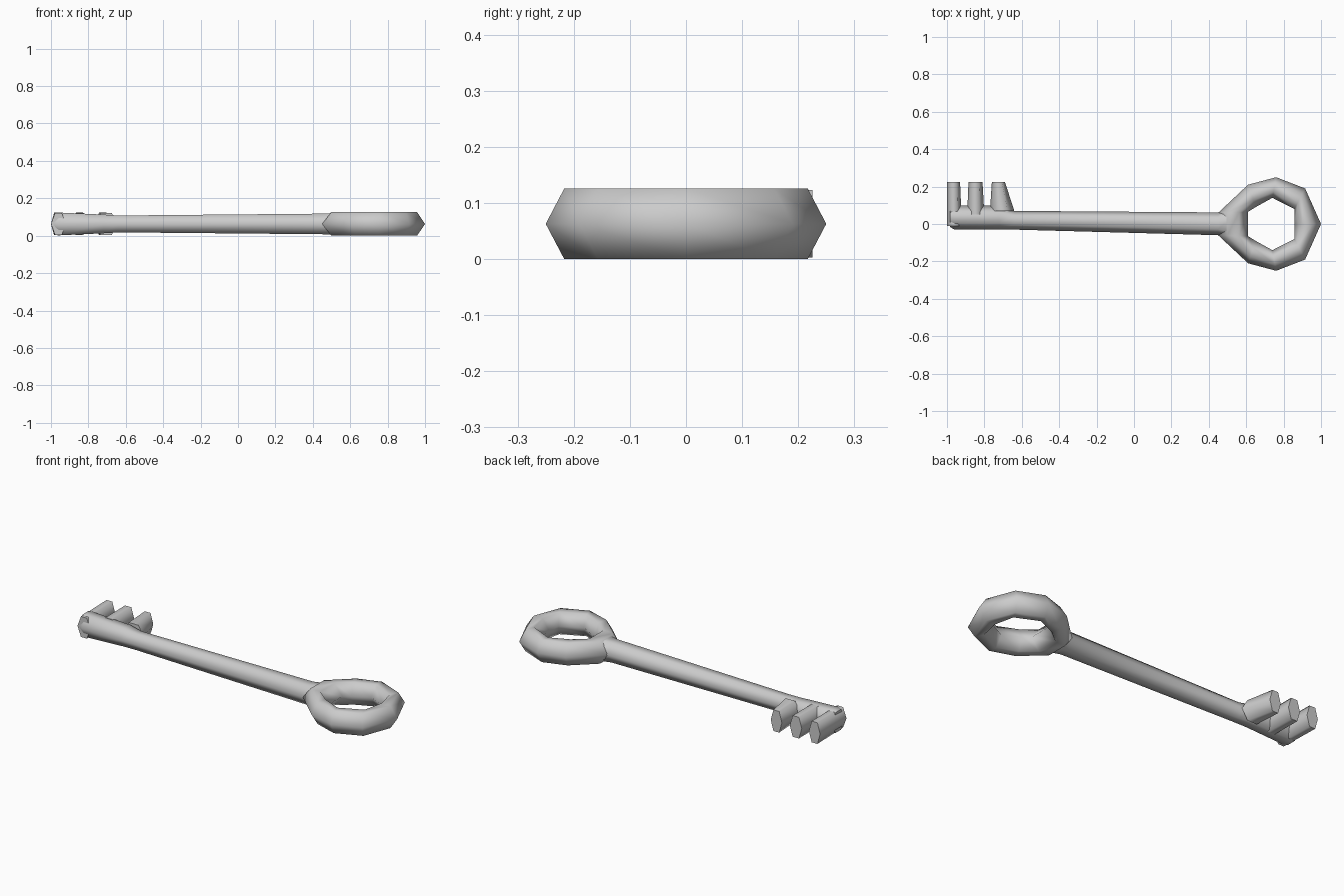
import bpy, bmesh
from mathutils import Vector

if "Cube" in bpy.data.objects:
    bpy.data.objects.remove(bpy.data.objects["Cube"])

MID = 0.0628


def loft(name, sections, closed=False):
    """Skin a run of six-sided sections; caps stay flat, sides smooth."""
    bm = bmesh.new()
    rings = [[bm.verts.new(p) for p in s] for s in sections]
    pairs = list(zip(rings, rings[1:]))
    if closed:
        pairs.append((rings[-1], rings[0]))
    for a, b in pairs:
        for i in range(6):
            j = (i + 1) % 6
            bm.faces.new((a[i], a[j], b[j], b[i])).smooth = True
    if not closed:
        bm.faces.new(rings[0])
        bm.faces.new(rings[-1])
    bmesh.ops.recalc_face_normals(bm, faces=bm.faces)
    mesh = bpy.data.meshes.new(name)
    bm.to_mesh(mesh)
    bm.free()
    obj = bpy.data.objects.new(name, mesh)
    bpy.context.collection.objects.link(obj)
    return obj


def hexagon(a, b, hz, inset=0.27):
    """Hexagon between two plan points, widest at mid height."""
    a, b = Vector((*a, MID)), Vector((*b, MID))
    p, q, up = a.lerp(b, inset), a.lerp(b, 1 - inset), Vector((0, 0, hz))
    return [a, p + up, q + up, b, q - up, p - up]


# Shaft with its thickened bit end: x, low y, high y, half height
shaft = [(-0.985, -0.015, 0.095, 0.058), (-0.96, -0.03, 0.10, 0.061),
         (-0.72, -0.03, 0.098, 0.05), (-0.64, -0.03, 0.07, 0.045),
         (0.45, -0.06, 0.062, 0.055), (0.54, -0.10, 0.10, 0.060)]
loft("shaft", [hexagon((x, lo), (x, hi), hz) for x, lo, hi, hz in shaft])

# Three teeth: base x span, tip x span, starting y
teeth = [(-1.0, -0.92, -1.0, -0.93, -0.012), (-0.892, -0.80, -0.885, -0.81, 0.05),
         (-0.77, -0.64, -0.76, -0.69, 0.07)]
for n, (b0, b1, t0, t1, y) in enumerate(teeth):
    loft(f"tooth_{n + 1}", [hexagon((b0, y), (b1, y), 0.058),
                            hexagon((t0, 0.225), (t1, 0.225), 0.060, 0.24)])

# Ring handle: outer and inner plan points of the upper half, mirrored below
half = [((0.45, 0.06), (0.61, 0.065)), ((0.61, 0.21), (0.65, 0.09)),
        ((0.76, 0.25), (0.74, 0.14)), ((0.915, 0.19), (0.858, 0.08))]
tip = ((1.0, 0.0), (0.858, 0.0))
lower = [tuple((x, -y) for x, y in s) for s in reversed(half)]
loft("ring_handle", [hexagon(o, i, 0.0628, 0.3) for o, i in half + [tip] + lower], closed=True)
